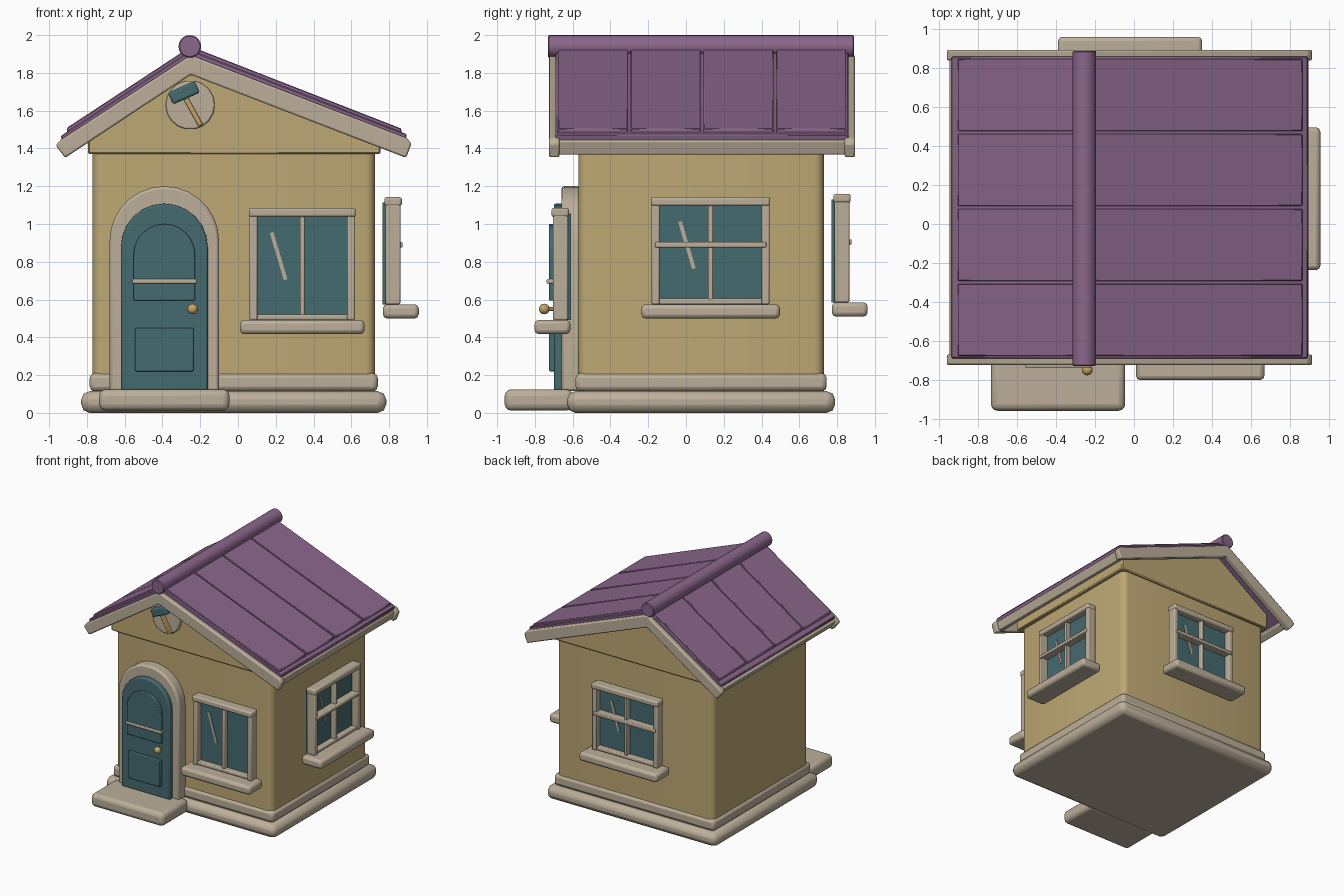
import bpy, bmesh
from math import sin, cos, pi, radians
from mathutils import Matrix, Vector

if "Cube" in bpy.data.objects:
    bpy.data.objects.remove(bpy.data.objects["Cube"])


def material(name, rgb):
    lin = [((c / 255 + 0.055) / 1.055) ** 2.4 for c in rgb] + [1]
    m = bpy.data.materials.new(name)
    m.use_nodes = True
    m.diffuse_color = lin
    bsdf = m.node_tree.nodes["Principled BSDF"]
    bsdf.inputs["Base Color"].default_value = lin
    bsdf.inputs["Roughness"].default_value = 0.8
    return m


WALL = material("ochre wall", (190, 168, 116))
TRIM = material("beige trim", (188, 175, 154))
TEAL = material("dark teal", (69, 107, 112))
ROOF = material("plum roof", (139, 103, 139))
GOLD = material("brass", (196, 164, 104))


def finish(name, bm, mat, bevel=0, segments=2, matrix=None):
    bmesh.ops.recalc_face_normals(bm, faces=bm.faces)
    if matrix:
        bm.transform(matrix)
    mesh = bpy.data.meshes.new(name)
    bm.to_mesh(mesh)
    bm.free()
    mesh.materials.append(mat)
    ob = bpy.data.objects.new(name, mesh)
    bpy.context.collection.objects.link(ob)
    if bevel:
        mod = ob.modifiers.new("Bevel", 'BEVEL')
        mod.width, mod.segments = bevel, segments
        mod.limit_method, mod.angle_limit = 'ANGLE', radians(30)
    bpy.ops.object.select_all(action='DESELECT')
    ob.select_set(True)
    bpy.context.view_layer.objects.active = ob
    bpy.ops.object.shade_smooth_by_angle(angle=radians(30))
    return ob


def box(name, mat, xs, ys, zs, bevel=0, segments=2, matrix=None):
    bm = bmesh.new()
    bmesh.ops.create_cube(bm, size=1)
    lo, hi = (Vector(p) for p in zip(xs, ys, zs))
    size = hi - lo
    bm.transform(Matrix.Translation((lo + hi) / 2) @ Matrix.Diagonal((*size, 1)))
    return finish(name, bm, mat, bevel, segments, matrix)


def prism(name, mat, points, ys, bevel=0, segments=2):
    """Extrude an (x, z) outline along y."""
    bm = bmesh.new()
    face = bm.faces.new([bm.verts.new((x, ys[0], z)) for x, z in points])
    new = bmesh.ops.extrude_face_region(bm, geom=[face])["geom"]
    bmesh.ops.translate(bm, vec=(0, ys[1] - ys[0], 0),
                        verts=[v for v in new if isinstance(v, bmesh.types.BMVert)])
    return finish(name, bm, mat, bevel, segments)


def arch(cx, half, bottom, top, n=12):
    """Outline of a round-topped opening."""
    spring = top - half
    curve = [(cx + half * cos(pi * i / n), spring + half * sin(pi * i / n))
             for i in range(n + 1)]
    return [(cx + half, bottom)] + curve + [(cx - half, bottom)]


def disc(cx, cz, r, n):
    return [(cx + r * cos(2 * pi * i / n), cz + r * sin(2 * pi * i / n)) for i in range(n)]


def tilted(x, y, z, degrees):
    return Matrix.Translation((x, y, z)) @ Matrix.Rotation(radians(degrees), 4, 'Y')


# Base, skirting and walls
box("foundation", TRIM, (-0.83, 0.785), (-0.63, 0.79), (0, 0.115), 0.045)
box("skirting", TRIM, (-0.785, 0.74), (-0.585, 0.745), (0.115, 0.21), 0.025)
bm = bmesh.new()
bmesh.ops.create_cube(bm, size=1)
bm.transform(Matrix.Translation((-0.0225, 0.08, 0.73)) @ Matrix.Diagonal((1.495, 1.3, 1.3, 1)))
upright = [e for e in bm.edges if abs(e.verts[0].co.z - e.verts[1].co.z) > 1]
bmesh.ops.bevel(bm, geom=upright, offset=0.05, segments=4, profile=0.5, affect='EDGES')
finish("walls", bm, WALL)
prism("gable", WALL, [(-0.795, 1.37), (0.755, 1.37), (0.755, 1.48), (-0.25, 1.87),
                      (-0.795, 1.505)], (-0.59, 0.75), 0.008, 1)

# Roof slab, raised panels, ridge roll
RIDGE_X = -0.25
prism("roof_slab", ROOF, [(-0.94, 1.465), (RIDGE_X, 1.92), (0.895, 1.475), (0.885, 1.44),
                          (RIDGE_X, 1.87), (-0.925, 1.43)], (-0.69, 0.86), 0.006, 1)
cuts = [-0.685, -0.3, 0.085, 0.47, 0.855]
for i, (a, b) in enumerate(zip(cuts, cuts[1:])):
    prism(f"roof_panel_{i + 1}", ROOF,
          [(-0.905, 1.475), (-0.905, 1.51), (RIDGE_X, 1.94), (0.865, 1.505), (0.865, 1.475),
           (RIDGE_X, 1.91)], (a + 0.007, b - 0.007), 0.005, 1)
prism("ridge_roll", ROOF, disc(RIDGE_X - 0.005, 1.94, 0.06, 20), (-0.73, 0.89), 0.006, 1)

# Barge boards and eave boards
for name, ys in (("front", (-0.725, -0.67)), ("back", (0.84, 0.895))):
    prism(f"{name}_barge_board", TRIM,
          [(-0.965, 1.415), (-0.94, 1.445), (RIDGE_X, 1.895), (0.895, 1.455), (0.918, 1.425),
           (0.89, 1.35), (RIDGE_X, 1.79), (-0.915, 1.35)], ys, 0.01)
prism("left_eave_board", TRIM, [(0.9, 1.44), (0.875, 1.365), (0.82, 1.385), (0.845, 1.46)],
      (-0.69, 0.86), 0.008)
prism("right_eave_board", TRIM, [(-0.95, 1.43), (-0.905, 1.365), (-0.855, 1.4), (-0.9, 1.465)],
      (-0.69, 0.86), 0.008)

# Doorway
DOOR_X = -0.39
box("door_step", TRIM, (-0.735, -0.045), (-0.96, -0.6), (0.012, 0.125), 0.035, 3)
prism("door_surround", TRIM, arch(DOOR_X, 0.29, 0.115, 1.2, 14), (-0.66, -0.56), 0.015)
prism("door", TEAL, arch(DOOR_X, 0.23, 0.12, 1.108), (-0.7, -0.64), 0.01)
prism("door_upper_panel", TEAL, arch(DOOR_X, 0.163, 0.595, 1.0), (-0.725, -0.69), 0.006)
box("door_lower_panel", TEAL, (-0.545, -0.235), (-0.725, -0.69), (0.22, 0.45), 0.006)
box("door_crossbar", TRIM, (-0.56, -0.22), (-0.738, -0.69), (0.685, 0.708), 0.006)
bm = bmesh.new()
bmesh.ops.create_uvsphere(bm, u_segments=16, v_segments=10, radius=0.028)
finish("door_knob", bm, GOLD, matrix=Matrix.Translation((-0.24, -0.75, 0.55)))
prism("knob_stem", GOLD, disc(-0.24, 0.55, 0.012, 10), (-0.74, -0.69))

# Gable medallion with a hammer
prism("medallion", TRIM, disc(-0.253, 1.63, 0.13, 18), (-0.625, -0.58), 0.008)
box("hammer_handle", GOLD, (-0.013, 0.013), (-0.02, 0.02), (-0.1, 0.09), 0.005,
    matrix=tilted(-0.246, -0.635, 1.61, -29))
box("hammer_head", TEAL, (-0.078, 0.078), (-0.03, 0.03), (-0.034, 0.034), 0.012,
    matrix=tilted(-0.287, -0.64, 1.695, -24))


def window(name, centre, wall, turn, half, sill, bottom, top, crossbar):
    """A framed window standing in front of a wall, turned about z."""
    place = Matrix.Rotation(radians(turn), 4, 'Z') @ Matrix.Translation((centre, -wall, 0))

    def part(label, mat, xs, out, zs, bevel=0.008):
        box(f"{name}_{label}", mat, xs, (-out[1], -out[0]), zs, bevel, 2, place)

    part("glass", TEAL, (-half + 0.02, half - 0.02), (0.04, 0.08), (bottom, top - 0.03), 0)
    for side, s in (("right", -1), ("left", 1)):
        xs = sorted((s * (half - 0.045), s * (half - 0.003)))
        part(f"{side}_post", TRIM, xs, (0.055, 0.135), (bottom, top - 0.03))
    part("head", TRIM, (-half, half), (0.05, 0.142), (top - 0.048, top), 0.012)
    part("bottom_rail", TRIM, (-half + 0.02, half - 0.02), (0.055, 0.125),
         (bottom, bottom + 0.03))
    part("sill", TRIM, (-sill, sill), (0.042, 0.232), (bottom - 0.075, bottom), 0.022)
    part("mullion", TRIM, (-0.013, 0.013), (0.07, 0.12), (bottom, top - 0.04), 0.006)
    if crossbar:
        part("crossbar", TRIM, (-half + 0.02, half - 0.02), (0.07, 0.147),
             (crossbar - 0.014, crossbar + 0.014), 0.006)
    glint = place @ tilted(-0.125, -0.083, top - 0.255, -16.5)
    box(f"{name}_glint", TRIM, (-0.01, 0.01), (-0.004, 0.004), (-0.13, 0.13), matrix=glint)


window("front_window", 0.34, 0.57, 0, 0.283, 0.33, 0.492, 1.085, None)
window("side_window", 0.13, 0.725, 90, 0.315, 0.367, 0.575, 1.143, 0.89)
window("back_window", 0.02, 0.73, 180, 0.315, 0.37, 0.585, 1.16, 0.905)
